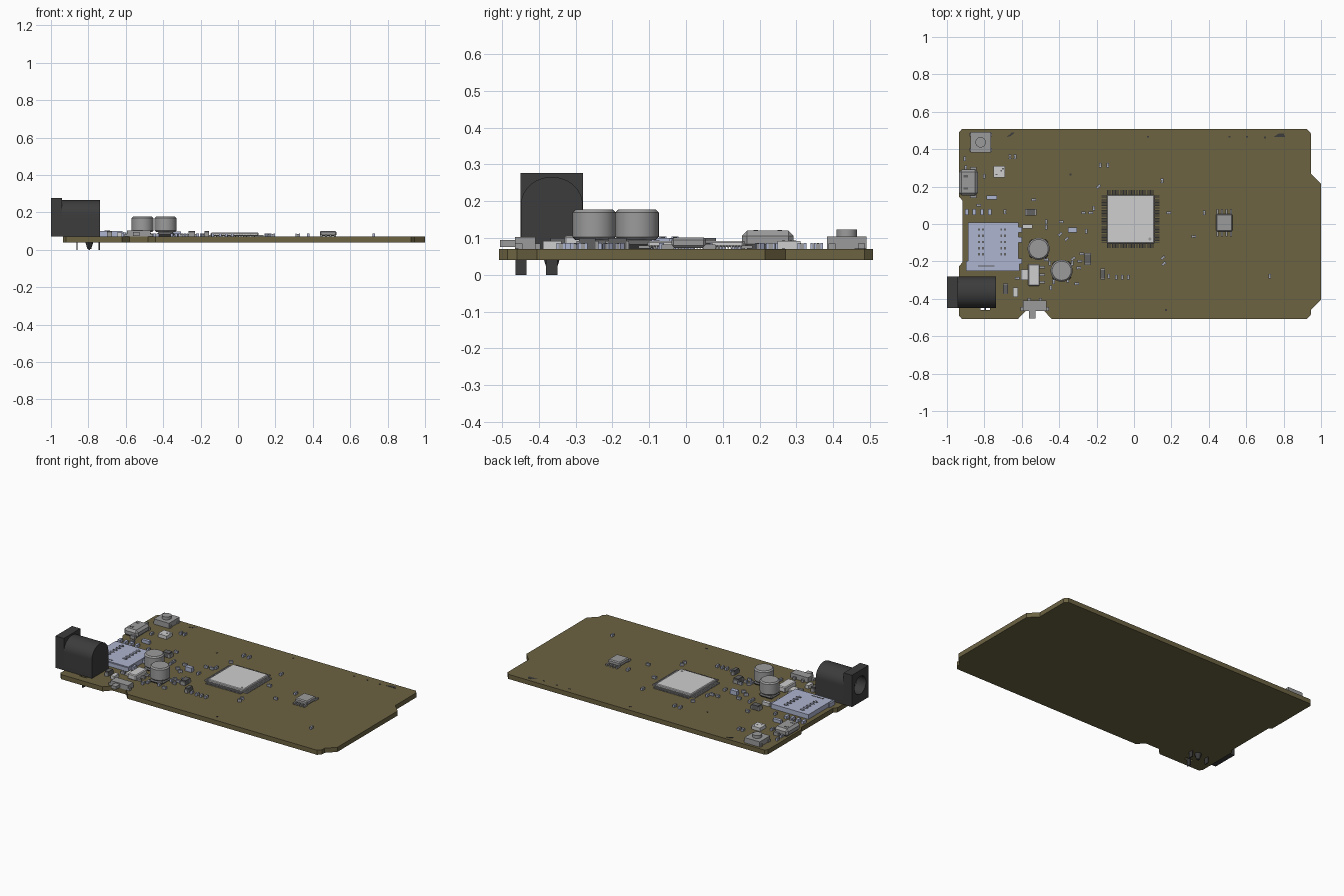
import bpy, bmesh, math
from mathutils import Matrix, Vector

old = bpy.data.objects.get("Cube")
if old:
    bpy.data.objects.remove(old)


def material(name, red, green, blue):
    mat = bpy.data.materials.new(name)
    mat.use_nodes = True
    colour = (red, green, blue, 1)
    mat.diffuse_color = colour
    mat.node_tree.nodes["Principled BSDF"].inputs["Base Color"].default_value = colour
    return mat


olive = material("olive board", .15, .125, .055)
black = material("black plastic", .045, .045, .045)
grey = material("metal grey", .33, .33, .33)
dark = material("dark grey", .12, .12, .12)
pale = material("pale grey", .62, .62, .62)
blue = material("pale blue metal", .42, .46, .62)

TOP, BOTTOM = .07, .04


def finish(name, bm, mats, bevel=0, smooth=False):
    mesh = bpy.data.meshes.new(name)
    bmesh.ops.recalc_face_normals(bm, faces=bm.faces)
    bm.to_mesh(mesh)
    bm.free()
    obj = bpy.data.objects.new(name, mesh)
    bpy.context.collection.objects.link(obj)
    for mat in mats:
        mesh.materials.append(mat)
    if bevel:
        mod = obj.modifiers.new("Bevel", "BEVEL")
        mod.width, mod.segments = bevel, 1
        mod.limit_method = "ANGLE"
    if smooth:
        bpy.ops.object.select_all(action="DESELECT")
        obj.select_set(True)
        bpy.context.view_layer.objects.active = obj
        bpy.ops.object.shade_smooth_by_angle(angle=math.radians(35))
    return obj


def add_box(bm, centre, size, turn=0, index=0):
    matrix = (Matrix.Translation(centre) @ Matrix.Rotation(math.radians(turn), 4, "Z")
              @ Matrix.Diagonal((*size, 1)))
    verts = bmesh.ops.create_cube(bm, size=1, matrix=matrix)["verts"]
    for face in {f for v in verts for f in v.link_faces}:
        face.material_index = index


def block(name, mat, x, y, width, depth, height, base=TOP, bevel=0):
    bm = bmesh.new()
    add_box(bm, (x, y, base + height / 2), (width, depth, height))
    return finish(name, bm, [mat], bevel)


def row(name, mat, places, width, depth, height, base=TOP):
    bm = bmesh.new()
    for x, y in places:
        add_box(bm, (x, y, base + height / 2), (width, depth, height))
    return finish(name, bm, [mat])


def prism(name, mat, points, direction, smooth=False):
    bm = bmesh.new()
    face = bm.faces.new([bm.verts.new(p) for p in points])
    grown = bmesh.ops.extrude_face_region(bm, geom=[face])["geom"]
    moved = [v for v in grown if isinstance(v, bmesh.types.BMVert)]
    bmesh.ops.translate(bm, verts=moved, vec=direction)
    return finish(name, bm, [mat], smooth=smooth)


def cylinder(name, mat, x, y, base, height, low, high=None, sides=32, bevel=0):
    bm = bmesh.new()
    bmesh.ops.create_cone(bm, cap_ends=True, segments=sides, radius1=low,
                          radius2=low if high is None else high, depth=height,
                          matrix=Matrix.Translation((x, y, base + height / 2)))
    return finish(name, bm, [mat], bevel, smooth=True)


def cut(target, cutter):
    cutter.hide_render = True
    cutter.hide_set(True)
    cutter.display_type = "WIRE"
    mod = target.modifiers.new("Cut", "BOOLEAN")
    mod.operation, mod.solver, mod.object = "DIFFERENCE", "EXACT", cutter


# Circuit board with chamfered corners and edge notches
outline = [(-.935, .49), (-.92, .508), (.925, .508), (.945, .485), (.945, .27), (1, .215),
           (1, -.405), (.945, -.46), (.945, -.485), (.925, -.508), (-.44, -.508), (-.48, -.465),
           (-.58, -.465), (-.62, -.508), (-.92, -.508), (-.935, -.49), (-.935, -.225),
           (-.917, -.205), (-.917, .125), (-.935, .145)]
board = prism("circuit_board", olive, [(x, y, BOTTOM) for x, y in outline], (0, 0, TOP - BOTTOM))
cut(board, block("slot_cutter", olive, -.795, -.45, .05, .022, .1, base=0))

# Power jack: square front flange, arched barrel, round socket
jack_y, radius = -.365, .084
flange = block("jack_flange", black, -.97, jack_y, .06, .17, .207)
arch = [(-.94, jack_y - radius, TOP), (-.94, jack_y + radius, TOP)]
for i in range(25):
    angle = math.pi * i / 24
    arch.append((-.94, jack_y + radius * math.cos(angle), .19 + .076 * math.sin(angle)))
barrel = prism("jack_barrel", black, arch, (.202, 0, 0), smooth=True)
socket = cylinder("socket_cutter", black, 0, 0, -.1, .2, .058)
socket.matrix_world = Matrix.Translation((-.95, jack_y, .18)) @ Matrix.Rotation(math.pi / 2, 4, "Y")
cut(flange, socket)
cut(barrel, socket)
centre_pin = cylinder("jack_centre_pin", grey, 0, 0, 0, .11, .018, sides=16)
centre_pin.matrix_world = Matrix.Translation((-.96, jack_y, .18)) @ Matrix.Rotation(math.pi / 2, 4, "Y")
cylinder("jack_post", black, -.795, jack_y, .004, .046, .01, .024, sides=12)
row("jack_leads", black, [(-.86, jack_y), (-.742, jack_y), (-.795, -.449)], .006, .03, .06, base=0)

# Pair of can capacitors on square bases
for number, (x, y) in enumerate([(-.51, -.133), (-.387, -.25)]):
    block(f"capacitor_base_{number}", dark, x, y, .1, .1, .025, bevel=.015)
    cylinder(f"capacitor_can_{number}", grey, x, y, .095, .082, .059, bevel=.008)

# Main processor with leads on all four sides
chip_x, chip_y = -.018, .026
block("processor", pale, chip_x, chip_y, .255, .26, .017, base=.075, bevel=.004)
bm = bmesh.new()
for i in range(30):
    step = (i - 14.5) * .0085
    for side in (-1, 1):
        add_box(bm, (chip_x + step, chip_y + side * .14, .075), (.0045, .03, .008))
        add_box(bm, (chip_x + side * .14, chip_y + step, .075), (.03, .0045, .008))
finish("processor_leads", bm, [grey])
cylinder("processor_dot", grey, .085, -.08, .09, .003, .008, sides=16)

# Small memory chip
block("memory_chip", grey, .482, .007, .088, .094, .028, base=.073, bevel=.006)
row("memory_leads", grey, [(.482 + (i - 1.5) * .024, .007 + s * .056) for i in range(4) for s in (-1, 1)],
    .01, .034, .012)

# Memory card holder with contact windows and side tabs
block("card_holder", blue, -.752, -.12, .27, .255, .03)
block("card_holder_lip", blue, -.755, -.225, .285, .055, .026)
row("card_windows", dark, [(x, -.03 - i * .033) for x in (-.818, -.7) for i in range(5)],
    .03, .012, .004, base=.098)
row("card_contacts", blue, [(x, -.03 - i * .033) for x in (-.818, -.7) for i in range(5)],
    .012, .02, .006, base=.098)
row("card_groove", dark, [(-.79, -.225)], .09, .007, .003, base=.0985)
row("card_tabs", blue, [(-.61, -.03), (-.61, -.085), (-.61, -.2)], .022, .03, .022)
row("card_leads", blue, [(-.895 + i * .041, .065) for i in range(4)], .018, .032, .018)

# USB socket with latch windows
block("usb_socket", grey, -.885, .222, .1, .14, .05, bevel=.014)
row("usb_latches", dark, [(-.9, .19), (-.9, .255)], .024, .012, .003, base=.1185)
row("usb_feet", grey, [(-.86, .15), (-.86, .294)], .035, .02, .02)

# Push button
block("button_case", grey, -.82, .437, .11, .108, .034)
cylinder("button_cap", grey, -.82, .437, .1, .023, .028)
row("button_feet", grey, [(-.82 + a * .05, .437 + b * .04) for a in (-1, 1) for b in (-1, 1)], .02, .02, .015)

# Slide switch
block("switch_case", grey, -.53, -.437, .125, .056, .032)
block("switch_knob", grey, -.543, -.483, .035, .045, .02, base=.075)
row("switch_feet", grey, [(-.598, -.455), (-.464, -.455), (-.56, -.405), (-.5, -.405)], .018, .02, .015)

# Voltage regulator
block("regulator", pale, -.535, -.272, .062, .118, .036, bevel=.005)
block("regulator_tab", pale, -.585, -.272, .04, .055, .012)
row("regulator_leads", grey, [(-.492, -.272 + i * .04) for i in (-1, 0, 1)], .03, .014, .012)

# Oscillator, diodes and larger passives
block("oscillator", pale, -.72, .28, .062, .062, .022)
row("oscillator_marks", dark, [(-.735, .265), (-.71, .285), (-.7, .295)], .009, .007, .003, base=.0905)
block("indicator_lamp", pale, -.633, -.364, .026, .05, .022)
block("status_lamp", pale, -.57, -.014, .052, .022, .022)
for name, x, y, width, depth in [("diode", -.552, .063, .046, .036), ("inductor", -.247, -.187, .034, .05),
                                 ("fuse", -.688, -.346, .026, .044), ("crystal", -.167, -.268, .022, .045)]:
    block(name, dark, x, y, width, depth, .03)
    along = width > depth
    ends = [(x + s * width / 2, y) if along else (x, y + s * depth / 2) for s in (-1, 1)]
    row(name + "_ends", grey, ends, *((.014, depth) if along else (width, .014)), .022)
block("ferrite", blue, -.328, -.032, .048, .026, .028)
block("resistor_pack", blue, -.76, .142, .055, .02, .02)

# Tiny resistors and capacitors: grey bodies with blue ends, grouped by turn
groups = {
    0: [(-.83, .1), (-.535, .13), (.185, .06), (.32, -.067), (-.23, .06), (-.27, .06),
        (-.39, .012), (-.29, -.2), (-.295, -.235), (-.305, -.32), (-.47, -.19), (-.625, -.29), (-.28, -.16)],
    90: [(-.905, .35), (-.663, .36), (-.636, .36), (-.8, .255), (-.69, .065), (-.18, .315),
         (-.14, .315), (.15, .23), (.375, .06), (.725, -.28), (-.135, -.28), (-.095, -.285),
         (-.063, -.285), (-.03, -.285), (-.47, .012), (-.47, -.018), (-.255, -.04), (-.355, -.3),
         (-.43, -.31), (-.445, -.34), (-.9, .3), (-.215, .085), (-.45, -.21), (-.33, -.21)],
    40: [(.155, -.18), (.16, -.212), (-.36, -.08), (-.395, -.055), (-.19, .2), (-.325, -.185)],
}
bm = bmesh.new()
for turn, places in groups.items():
    direction = Vector((math.cos(math.radians(turn)), math.sin(math.radians(turn)), 0))
    for x, y in places:
        centre = Vector((x, y, TOP + .008))
        add_box(bm, centre, (.016, .013, .015), turn)
        for side in (-1, 1):
            add_box(bm, centre + direction * side * .009, (.006, .014, .016), turn, 1)
finish("small_passives", bm, [grey, blue])

# Dark drill marks and the trapezoid mark near the back edge
row("drill_marks", black, [(.075, .466), (.51, .466), (.605, .466), (.7, .462), (-.34, .265), (.172, -.46)],
    .011, .009, .002, base=.0695)
prism("edge_mark", black, [(.745, .464, .0695), (.808, .464, .0695), (.8, .485, .0695), (.775, .485, .0695)],
      (0, 0, .002))
prism("corner_mark", black, [(-.68, .465, .0695), (-.66, .47, .0695), (-.635, .49, .0695), (-.655, .488, .0695)],
      (0, 0, .002))
